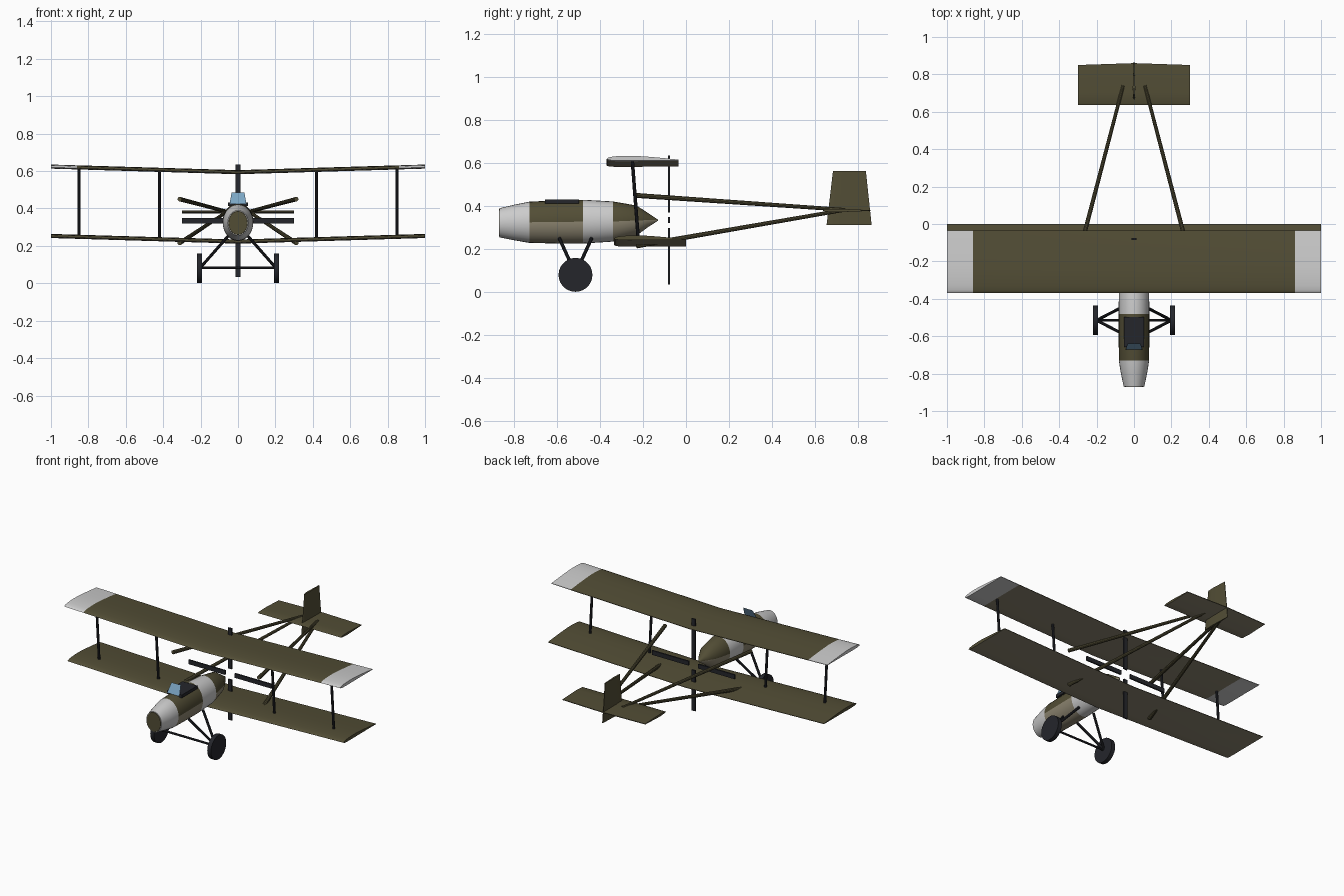
import bpy, bmesh, math
from mathutils import Vector

if "Cube" in bpy.data.objects:
    bpy.data.objects.remove(bpy.data.objects["Cube"])


def mat(name, r, g, b):
    m = bpy.data.materials.new(name)
    m.diffuse_color = (r, g, b, 1)
    m.use_nodes = True
    m.node_tree.nodes["Principled BSDF"].inputs["Base Color"].default_value = m.diffuse_color
    return m


OLIVE = mat("olive", 0.085, 0.075, 0.036)
LINEN = mat("linen", 0.26, 0.23, 0.16)
WHITE = mat("white", 0.62, 0.62, 0.62)
DARK = mat("dark", 0.018, 0.019, 0.024)
GLASS = mat("glass", 0.2, 0.38, 0.55)


def finish(name, bm, mats, smooth=True):
    bmesh.ops.recalc_face_normals(bm, faces=bm.faces[:])
    me = bpy.data.meshes.new(name)
    bm.to_mesh(me)
    bm.free()
    for m in mats:
        me.materials.append(m)
    ob = bpy.data.objects.new(name, me)
    bpy.context.collection.objects.link(ob)
    if smooth:
        bpy.ops.object.select_all(action='DESELECT')
        ob.select_set(True)
        bpy.context.view_layer.objects.active = ob
        bpy.ops.object.shade_smooth_by_angle(angle=math.radians(35))
    return ob


def loft(name, rings, mats, pick, caps=True):
    """Skin closed rings; pick(ring, side) gives the material slot."""
    bm = bmesh.new()
    vs = [[bm.verts.new(p) for p in r] for r in rings]
    n = len(rings[0])
    for i in range(len(vs) - 1):
        for j in range(n):
            k = (j + 1) % n
            f = bm.faces.new((vs[i][j], vs[i][k], vs[i + 1][k], vs[i + 1][j]))
            f.material_index = pick(i, j)
    if caps:
        bm.faces.new(vs[0]).material_index = pick(0, 0)
        bm.faces.new(vs[-1]).material_index = pick(len(vs) - 2, 0)
    return finish(name, bm, mats)


def rod(name, a, b, ra, rb, m, sides=10, flat=1.0):
    a, b = Vector(a), Vector(b)
    q = (b - a).to_track_quat('Z', 'Y')
    rings = []
    for c, r in ((a, ra), (b, rb)):
        rings.append([c + q @ Vector((r * math.cos(t), r * flat * math.sin(t), 0))
                      for t in (2 * math.pi * i / sides for i in range(sides))])
    return loft(name, rings, [m], lambda i, j: 0)


def box(name, c, s, m):
    bm = bmesh.new()
    bmesh.ops.create_cube(bm, size=1)
    for v in bm.verts:
        v.co = Vector((c[k] + v.co[k] * s[k] for k in range(3)))
    return finish(name, bm, [m], False)


# Wings: cambered section swept along the span with dihedral
TOP = [(0, .007), (.015, .012), (.05, .016), (.12, .0195), (.25, .022), (.4, .0215),
       (.6, .017), (.8, .011), (1, .004)]
BOTTOM = [(1, .001), (.6, .001), (.2, 0), (.06, .001), (.015, .004)]
PROFILE = TOP + BOTTOM


def wing(name, y0, z0, rise, white_tips):
    xs = (-1, -.86, 0, .86, 1)
    rings = [[(x, y0 + .335 * u, z0 + rise * abs(x) + w) for u, w in PROFILE] for x in xs]

    def pick(i, j):
        if white_tips and i in (0, 3):
            return 2
        return 0 if j < len(TOP) else 1
    return loft(name, rings, [OLIVE, LINEN, WHITE], pick)


wing("upper_wing", -.37, .583, .03, True)
wing("lower_wing", -.335, .212, .03, False)

# Fuselage: elliptical rings (y, half width, bottom, top)
STATIONS = [(-.87, .055, .255, .39), (-.80, .070, .241, .407), (-.73, .081, .229, .421),
            (-.60, .082, .226, .427), (-.48, .082, .226, .43), (-.34, .081, .235, .422),
            (-.23, .062, .264, .403), (-.18, .035, .300, .370), (-.13, .002, .333, .337)]
N = 28
rings = [[(w * math.cos(t), y, (lo + hi) / 2 + (hi - lo) / 2 * math.sin(t))
          for t in (2 * math.pi * i / N for i in range(N))] for y, w, lo, hi in STATIONS]
loft("fuselage", rings, [OLIVE, LINEN, WHITE],
     lambda i, j: 2 if i in (0, 1, 4) else (0 if j < N // 2 else 1))

# Nose plate, cockpit opening and windscreen
nose = [[(s * .052 * math.cos(t), y, .3225 + s * .065 * math.sin(t))
         for t in (2 * math.pi * i / N for i in range(N))] for y, s in ((-.868, 1), (-.872, .96))]
loft("nose_plate", nose, [OLIVE], lambda i, j: 0)
box("cockpit_opening", (0, -.578, .422), (.108, .16, .02), DARK)
bm = bmesh.new()
bm.faces.new([bm.verts.new(p) for p in
              ((-.045, -.67, .425), (.045, -.67, .425), (.034, -.64, .485), (-.034, -.64, .485))])
finish("windscreen", bm, [GLASS], False)

# Parts mirrored left and right
for side, s in (("left", -1), ("right", 1)):
    for n, x in (("inner", .42), ("outer", .85)):
        rise = .03 * x
        rod(f"{side}_{n}_wing_strut", (s * x, -.222, .222 + rise), (s * x, -.25, .592 + rise),
            .008, .008, DARK)
    tail = (s * .058, .74, .383)
    rod(f"{side}_upper_boom", (s * .312, -.23, .45), tail, .012, .009, OLIVE)
    rod(f"{side}_lower_boom", (s * .312, -.23, .215), tail, .012, .009, OLIVE)
    for n, y in (("front", -.59), ("rear", -.44)):
        rod(f"{side}_{n}_gear_strut", (s * .055, y, .25), (s * .2, -.515, .085), .008, .008, DARK)
    rod(f"{side}_wheel", (s * .193, -.515, .08), (s * .22, -.515, .08), .079, .079, DARK, 28)
rod("axle", (-.2, -.515, .083), (.2, -.515, .083), .007, .007, DARK)

# Four-bladed pusher propeller
for i, (dx, dz) in enumerate(((1, 0), (0, 1), (-1, 0), (0, -1))):
    box(f"propeller_blade_{i + 1}", (dx * .168, -.08, .335 + dz * .168),
        (.265 if dx else .028, .01, .265 if dz else .028), DARK)

# Tailplane and fin
THIN = [(0, 0), (.06, .6), (.3, 1), (1, .25), (1, -.25), (.3, -1), (.06, -.6)]
rings = [[(x, .635 + c * u, .38 + .008 * w) for u, w in THIN]
         for x, c in ((-.3, .215), (0, .225), (.3, .215))]
loft("tailplane", rings, [OLIVE, LINEN], lambda i, j: 0 if j < 4 else 1)
rings = [[(.007 * w, y + c * u, z) for u, w in THIN]
         for y, c, z in ((.655, .21, .312), (.685, .153, .565))]
loft("fin", rings, [OLIVE], lambda i, j: 0)
